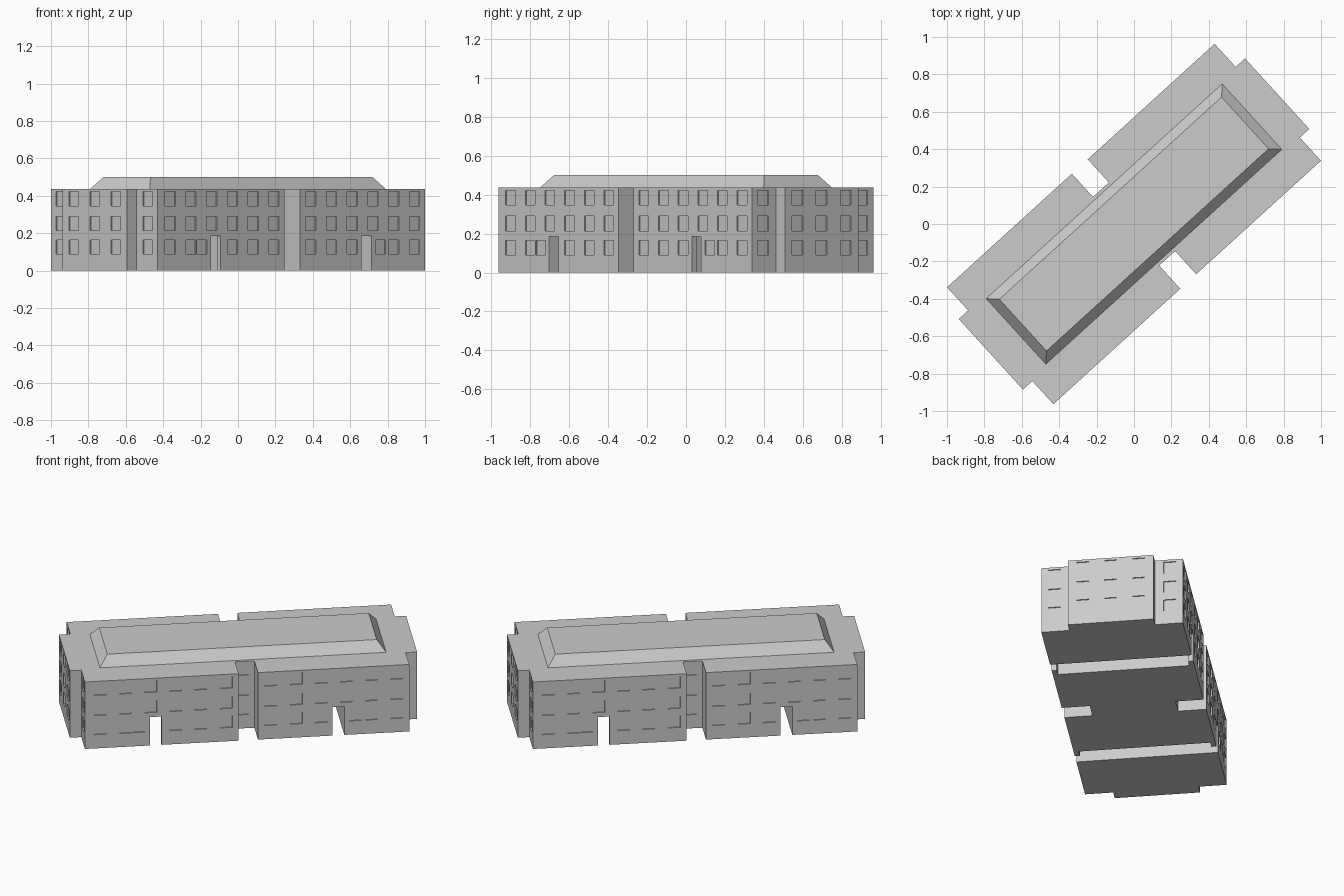
import bpy
import bmesh
from math import radians
from mathutils import Matrix

old = bpy.data.objects.get("Cube")
if old:
    bpy.data.objects.remove(old, do_unlink=True)

TURN = Matrix.Rotation(radians(42.3), 4, 'Z')   # the block stands diagonally
HALF_L, HALF_W = 0.967, 0.4225                  # main block
WING_L, WING_W = 1.035, 0.255                   # projecting end bays
NOTCH_A, NOTCH_B = -0.05, 0.065                 # light well in each long side
WALL_H, ROOF_H = 0.437, 0.5
WIN_W, WIN_H, WIN_D = 0.074, 0.076, 0.007
ROWS = (0.127, 0.252, 0.384)                    # window centre heights

stone = bpy.data.materials.new("pale_grey")
stone.use_nodes = True
colour = (0.6, 0.6, 0.6, 1)
stone.diffuse_color = colour
stone.node_tree.nodes["Principled BSDF"].inputs["Base Color"].default_value = colour


def prism(bm, outline, z0, z1):
    """Closed upright prism over a plan outline."""
    face = bm.faces.new([bm.verts.new((x, y, z0)) for x, y in outline])
    top = bmesh.ops.extrude_face_region(bm, geom=[face])["geom"]
    verts = [g for g in top if isinstance(g, bmesh.types.BMVert)]
    bmesh.ops.translate(bm, verts=verts, vec=(0, 0, z1 - z0))


def box(bm, x, y, z, sx, sy, sz):
    m = Matrix.Translation((x, y, z)) @ Matrix.Diagonal((sx, sy, sz, 1))
    bmesh.ops.create_cube(bm, size=1, matrix=m)


def finish(bm, name):
    bmesh.ops.recalc_face_normals(bm, faces=bm.faces[:])
    bm.transform(TURN)
    mesh = bpy.data.meshes.new(name)
    bm.to_mesh(mesh)
    bm.free()
    mesh.materials.append(stone)
    ob = bpy.data.objects.new(name, mesh)
    bpy.context.collection.objects.link(ob)
    return ob


# Main block: half of the plan, then the same half turned around
half = [(-HALF_L, -HALF_W), (NOTCH_A, -HALF_W), (NOTCH_A, -WING_W),
        (NOTCH_B, -WING_W), (NOTCH_B, -HALF_W), (HALF_L, -HALF_W),
        (HALF_L, -WING_W), (WING_L, -WING_W), (WING_L, WING_W), (HALF_L, WING_W)]
bm = bmesh.new()
prism(bm, half + [(-x, -y) for x, y in half], 0, WALL_H)
walls = finish(bm, "walls")

# Cutter: two passages through the block, wider behind their doorways
bm = bmesh.new()
out, inner = HALF_W + 0.1, HALF_W - 0.03
passage = [(0.51, -out), (0.58, -out), (0.58, out), (0.51, out),
           (0.51, inner), (0.46, inner), (0.46, -inner), (0.51, -inner)]
for side in (-1, 1):
    prism(bm, [(side * x, y) for x, y in passage], -0.1, 0.185)

# Cutter: shallow window recesses on every wall
long_side = [-0.875 + 0.15 * i for i in range(6)] + [0.142 + 0.15 * i for i in range(6)]
for side in (-1, 1):
    for row, z in enumerate(ROWS):
        for x in long_side:
            if row == 0:                         # ground floor keeps clear of doorways
                gap = abs(x) - 0.545
                if abs(gap) < 0.1:
                    moved = 0.545 + (0.1 if gap > 0 else -0.1)
                    x = moved if x > 0 else -moved
            box(bm, side * x, -side * HALF_W, z, WIN_W, 2 * WIN_D, WIN_H)
        box(bm, 0, -side * WING_W, z, 0.06, 2 * WIN_D, WIN_H)
        for y in (-0.167, 0, 0.167):
            box(bm, side * WING_L, y, z, 2 * WIN_D, WIN_W, WIN_H)
        for y in (-0.345, 0.345):
            box(bm, side * HALF_L, y, z, 2 * WIN_D, WIN_W, WIN_H)
cutter = finish(bm, "opening_cutter")
cutter.hide_render = True

cut = walls.modifiers.new("openings", 'BOOLEAN')
cut.operation = 'DIFFERENCE'
cut.solver = 'EXACT'
cut.object = cutter
bpy.context.view_layer.objects.active = walls
bpy.ops.object.modifier_apply(modifier=cut.name)
bpy.data.objects.remove(cutter, do_unlink=True)

# Raised roof with sloping edges
bm = bmesh.new()
rx, ry, slope = 0.853, 0.237, 0.05
prism(bm, [(-rx, -ry), (rx, -ry), (rx, ry), (-rx, ry)], WALL_H, ROOF_H)
for v in bm.verts:
    if v.co.z > WALL_H + 0.01:
        v.co.x -= slope * (1 if v.co.x > 0 else -1)
        v.co.y -= slope * (1 if v.co.y > 0 else -1)
finish(bm, "roof")
